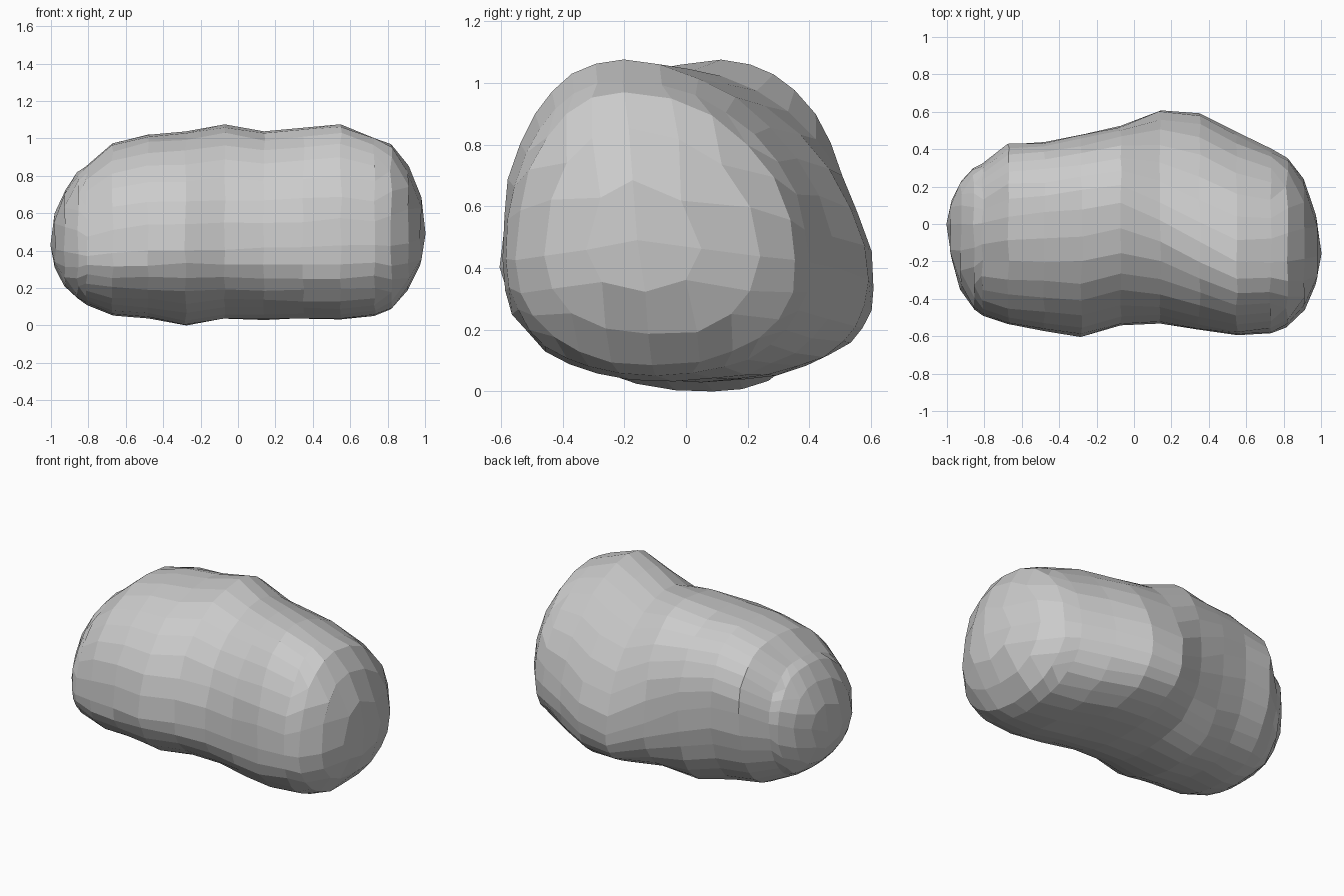
import bpy
import bmesh
import random
from math import sin, cos, pi, atan2

cube = bpy.data.objects.get("Cube")
if cube:
    bpy.data.objects.remove(cube, do_unlink=True)

random.seed(4)
N = 8            # quads along each side of the boulder's cube-like mesh
HALF = N // 2

# Cross-sections along the length:
# x, (front y, z), (back y, z), (top y, z), (bottom y, z),
# bluntness of upper front, lower front and upper back (lower is fuller)
SECTIONS = [
    (-.81, (-.49, .38), (.32, .56), (.00, .86), (-.05, .12), (.95, .95, .9)),
    (-.67, (-.54, .39), (.43, .62), (.04, .98), (.00, .06), (.92, 1, .86)),
    (-.48, (-.57, .40), (.44, .62), (.06, 1.03), (.05, .04), (.92, 1, .86)),
    (-.28, (-.60, .41), (.48, .56), (.08, 1.04), (.09, .00), (.92, 1.05, .86)),
    (-.07, (-.54, .41), (.53, .44), (.11, 1.08), (.06, .04), (.95, .95, .92)),
    (.14, (-.53, .42), (.61, .34), (.02, 1.04), (.05, .04), (.95, .9, 1.1)),
    (.35, (-.57, .42), (.59, .36), (-.10, 1.06), (.02, .04), (.93, .86, 1.12)),
    (.55, (-.60, .43), (.49, .40), (-.20, 1.08), (-.04, .04), (.92, .86, 1.1)),
    (.73, (-.58, .43), (.40, .42), (-.20, 1.01), (-.10, .06), (.9, .86, 1)),
]

# Tip of each end: position and how pointed the dome is
TIPS = {0: ((-1, .00, .44), .72), N: ((1, -.16, .49), .58)}


def section_point(section, angle):
    """Point on a rounded section, with its own curve in each quarter."""
    x, front, back, top, bottom, (upper_front, lower_front, upper_back) = section
    c, s = cos(angle), sin(angle)
    side = back if c > 0 else front
    cap = top if s > 0 else bottom
    if s > 0:
        power = upper_back if c > 0 else upper_front
    else:
        power = .86 if c > 0 else lower_front
    return (x,
            cap[0] + (side[0] - cap[0]) * abs(c) ** power,
            side[1] + (cap[1] - side[1]) * abs(s) ** power)


def place(i, j, k):
    """Map a node of the cube lattice to the boulder's surface."""
    a, b = j - HALF, k - HALF
    ring = max(abs(a), abs(b))
    # Spread the nodes of a square ring evenly around the section
    if ring == 0:
        angle = 0
    elif abs(a) >= abs(b):
        angle = b / ring * pi / 4 * (1 if a > 0 else -1) + (0 if a > 0 else pi)
    else:
        angle = pi / 2 - a / ring * pi / 4 if b > 0 else -pi / 2 + a / ring * pi / 4
    angle = atan2(sin(angle), cos(angle))
    x, y, z = section_point(SECTIONS[i], angle)
    if ring < HALF:
        # Close the end as a dome towards its tip
        tip, pointed = TIPS[i]
        scale = sin(ring / HALF * pi / 2)
        rise = (1 - scale * scale) ** pointed
        x += (tip[0] - x) * rise
        y = tip[1] + (y - tip[1]) * scale
        z = tip[2] + (z - tip[2]) * scale
    return x, y, z


bm = bmesh.new()
nodes = {}


def node(key):
    if key not in nodes:
        nodes[key] = bm.verts.new([c + random.uniform(-.006, .006) for c in place(*key)])
    return nodes[key]


# Six gridded sides of the lattice
for axis in range(3):
    for level in (0, N):
        for u in range(N):
            for v in range(N):
                corners = []
                for du, dv in ((0, 0), (1, 0), (1, 1), (0, 1)):
                    key = [u + du, v + dv]
                    key.insert(axis, level)
                    corners.append(node(tuple(key)))
                bm.faces.new(corners)
bmesh.ops.recalc_face_normals(bm, faces=bm.faces[:])

# Rest the lowest point on the ground
low = min(v.co.z for v in bm.verts)
bmesh.ops.translate(bm, verts=bm.verts[:], vec=(0, 0, -low))

mesh = bpy.data.meshes.new("boulder")
bm.to_mesh(mesh)
bm.free()
boulder = bpy.data.objects.new("boulder", mesh)
bpy.context.collection.objects.link(boulder)

# Plain grey stone
stone = bpy.data.materials.new("grey_stone")
stone.use_nodes = True
colour = (.6, .6, .6, 1)
stone.diffuse_color = colour
stone.node_tree.nodes["Principled BSDF"].inputs["Base Color"].default_value = colour
mesh.materials.append(stone)
